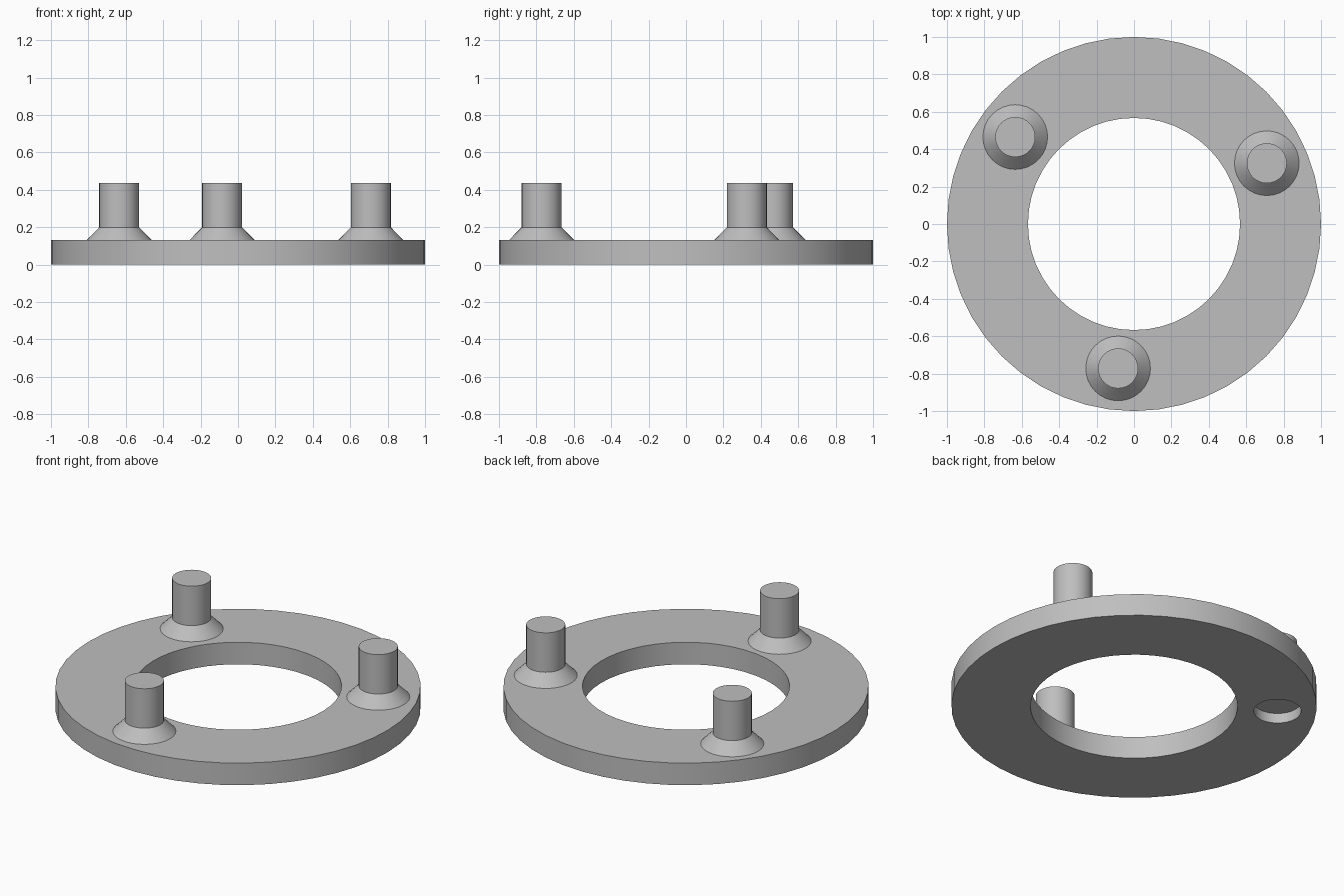
import bpy
import bmesh
import math

default = bpy.data.objects.get("Cube")
if default:
    bpy.data.objects.remove(default, do_unlink=True)

grey = bpy.data.materials.new("plain grey")
grey.use_nodes = True
colour = (0.52, 0.52, 0.52, 1)
grey.diffuse_color = colour
grey.node_tree.nodes["Principled BSDF"].inputs["Base Color"].default_value = colour


def lathe(name, profile, location, steps, closed=False):
    """Spin a profile of (radius, height) points around the z axis."""
    bm = bmesh.new()
    points = [bm.verts.new((r, 0, z)) for r, z in profile]
    edges = [bm.edges.new(pair) for pair in zip(points, points[1:])]
    if closed:
        edges.append(bm.edges.new((points[-1], points[0])))
    bmesh.ops.spin(bm, geom=points + edges, cent=(0, 0, 0), axis=(0, 0, 1),
                   angle=math.tau, steps=steps, use_duplicate=False)
    bmesh.ops.remove_doubles(bm, verts=bm.verts, dist=0.0001)
    bmesh.ops.recalc_face_normals(bm, faces=bm.faces)
    mesh = bpy.data.meshes.new(name)
    bm.to_mesh(mesh)
    bm.free()
    mesh.materials.append(grey)
    obj = bpy.data.objects.new(name, mesh)
    obj.location = location
    bpy.context.collection.objects.link(obj)
    return obj


def smooth(obj):
    bpy.ops.object.select_all(action="DESELECT")
    obj.select_set(True)
    bpy.context.view_layer.objects.active = obj
    bpy.ops.object.shade_smooth_by_angle(angle=math.radians(30))


thickness = 0.133
pegs = {"back_left_peg": (0.71, 0.325),
        "back_right_peg": (-0.635, 0.465),
        "front_peg": (-0.085, -0.772)}

# Flat ring
ring = lathe("base_ring", [(0.567, 0), (1, 0), (1, thickness), (0.567, thickness)],
             (0, 0, 0), 48, closed=True)

# Shallow round recess under one peg
recess = lathe("recess_cutter", [(0, -0.05), (0.13, -0.05), (0.13, 0.06), (0, 0.06)],
               (*pegs["back_right_peg"], 0), 32)
recess.hide_render = True
recess.hide_viewport = True
cut = ring.modifiers.new("recess", "BOOLEAN")
cut.operation = "DIFFERENCE"
cut.solver = "EXACT"
cut.object = recess
bpy.context.view_layer.objects.active = ring
bpy.ops.object.modifier_apply(modifier=cut.name)
bpy.data.objects.remove(recess, do_unlink=True)
smooth(ring)

# Pegs with flared feet
for name, (x, y) in pegs.items():
    peg = lathe(name, [(0.173, thickness), (0.107, 0.2), (0.107, 0.438), (0, 0.438)],
                (x, y, 0), 32)
    smooth(peg)
